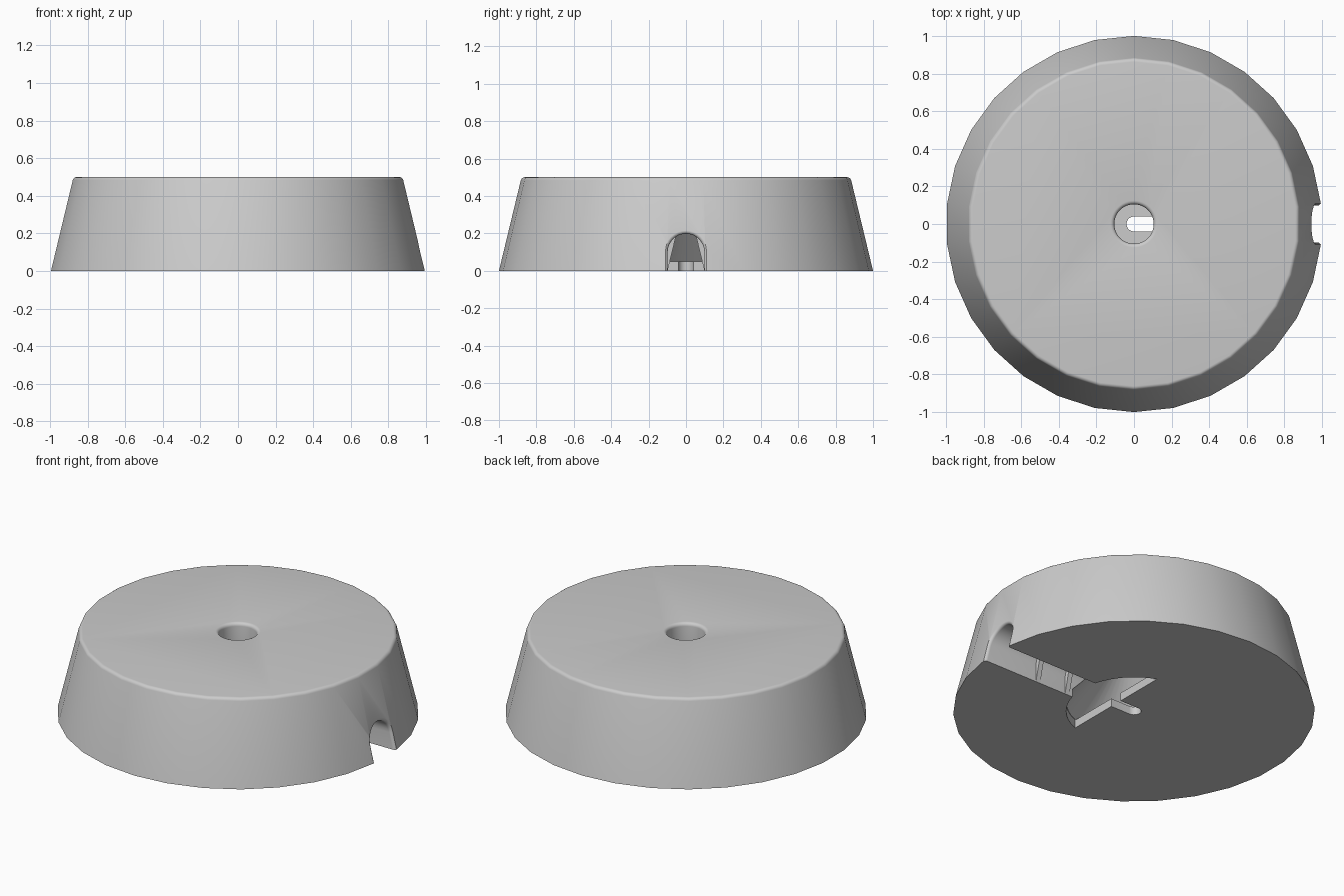
import bpy, bmesh
from math import sin, cos, pi, acos, radians

if "Cube" in bpy.data.objects:
    bpy.data.objects.remove(bpy.data.objects["Cube"], do_unlink=True)

grey = bpy.data.materials.new("plain grey")
grey.use_nodes = True
grey.diffuse_color = (0.6, 0.6, 0.6, 1)
grey.node_tree.nodes["Principled BSDF"].inputs["Base Color"].default_value = grey.diffuse_color


def loft(name, rings):
    """Skin a list of equal-length point rings and cap both ends."""
    bm = bmesh.new()
    rows = [[bm.verts.new(p) for p in ring] for ring in rings]
    n = len(rows[0])
    for a, b in zip(rows, rows[1:]):
        for i in range(n):
            j = (i + 1) % n
            bm.faces.new((a[i], a[j], b[j], b[i]))
    bm.faces.new(rows[0][::-1])
    bm.faces.new(rows[-1])
    bmesh.ops.recalc_face_normals(bm, faces=bm.faces)
    mesh = bpy.data.meshes.new(name)
    bm.to_mesh(mesh)
    bm.free()
    mesh.materials.append(grey)
    obj = bpy.data.objects.new(name, mesh)
    bpy.context.collection.objects.link(obj)
    return obj


def lathe(name, profile, sides, turn=0.0):
    return loft(name, [[(r * cos(turn + 2 * pi * i / sides), r * sin(turn + 2 * pi * i / sides), z)
                        for i in range(sides)] for r, z in profile])


def upright(name, outline, low, high):
    return loft(name, [[(x, y, z) for x, y in outline] for z in (low, high)])


def arc(r, start, end, steps, cx=0.0):
    return [(cx + r * cos(start + (end - start) * i / steps),
             r * sin(start + (end - start) * i / steps)) for i in range(steps + 1)]


# Tapered body with a rounded top rim
rim = [(0.862 + r, 0.478 + z) for r, z in arc(0.022, radians(14), pi / 2, 5)]
body = lathe("base_body", [(1.0, 0)] + rim, 30, pi / 2)

# Conical chamber and central bore with a rounded lip
lip = [(0.125 + r, 0.48 + z) for r, z in arc(0.02, pi, pi / 2, 5)]
chamber = lathe("chamber_cutter", [(0.375, 0.05), (0.105, 0.35)] + lip + [(0.125, 0.55)], 48)

# Part-round opening in the underside, and the slot running into the floor
half = acos(0.13 / 0.375)
opening = upright("opening_cutter", arc(0.375, -half, half, 24), -0.1, 0.052)
slot = upright("slot_cutter", arc(0.04, pi / 2, 3 * pi / 2, 10) + [(0.2, -0.04), (0.2, 0.04)], -0.1, 0.06)


# Arched cable tunnel, flaring at its mouth along the sloping side
def arch(x, width, slope):
    pts = [(-width, -0.1), (width, -0.1)] + [(y, 0.1 + z) for y, z in arc(width, 0, pi, 16)]
    return [(x - slope * z, y, z) for y, z in pts]


flare = [arch(0.975 + 0.02 * sin(t), 0.118 - 0.02 * cos(t), 0.24)
         for t in [pi / 2 * i / 5 for i in range(6)]]
tunnel = loft("tunnel_cutter", [arch(0.2, 0.098, 0)] + flare + [arch(1.15, 0.118, 0.24)])

for cutter in (chamber, opening, slot, tunnel):
    cut = body.modifiers.new(cutter.name, 'BOOLEAN')
    cut.operation = 'DIFFERENCE'
    cut.solver = 'EXACT'
    cut.object = cutter
    bpy.context.view_layer.objects.active = body
    bpy.ops.object.modifier_apply(modifier=cut.name)
    bpy.data.objects.remove(cutter, do_unlink=True)

# Pairs of tapered cable grips on the tunnel walls
for place, x in (("inner", 0.4), ("outer", 0.61)):
    for side, s in (("left", 1), ("right", -1)):
        section = [(0.11, 0.002), (0.098, 0.002), (0.05, 0.2), (0.11, 0.2)]
        loft(f"{place}_grip_{side}", [[(px, s * y, z) for y, z in section] for px in (x - 0.015, x + 0.015)])

# Smooth the curved sides, keep hard edges
bpy.ops.object.select_all(action='DESELECT')
body.select_set(True)
bpy.context.view_layer.objects.active = body
bpy.ops.object.shade_smooth_by_angle(angle=radians(30))
